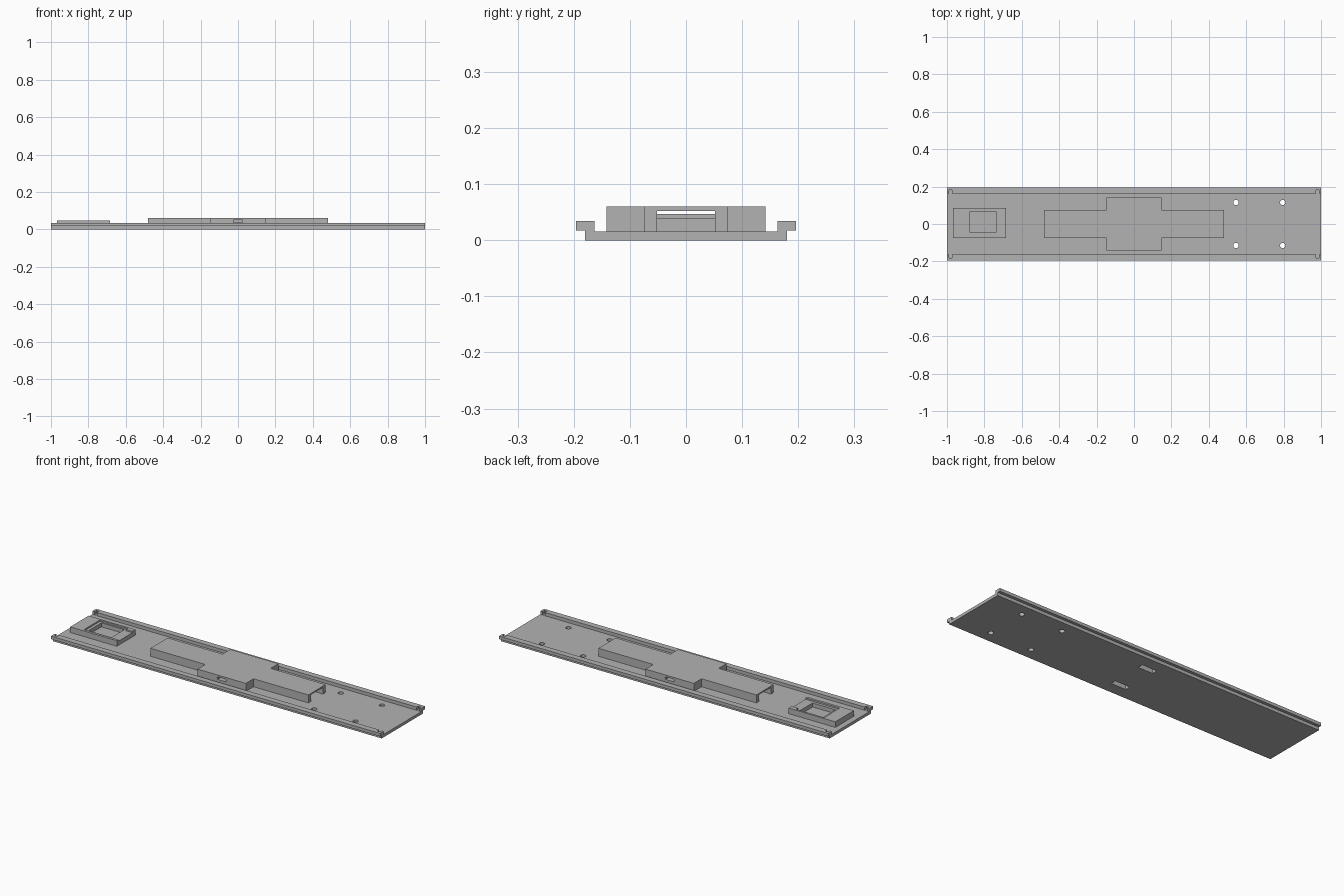
import bpy, bmesh
from mathutils import Vector

cube = bpy.data.objects.get("Cube")
if cube:
    bpy.data.objects.remove(cube, do_unlink=True)

grey = bpy.data.materials.new("plain grey")
grey.use_nodes = True
colour = (0.45, 0.45, 0.45, 1)
grey.diffuse_color = colour
grey.node_tree.nodes["Principled BSDF"].inputs["Base Color"].default_value = colour


def make_object(name, bm):
    bmesh.ops.recalc_face_normals(bm, faces=bm.faces)
    mesh = bpy.data.meshes.new(name)
    bm.to_mesh(mesh)
    bm.free()
    mesh.materials.append(grey)
    obj = bpy.data.objects.new(name, mesh)
    bpy.context.collection.objects.link(obj)
    return obj


def prism(name, points, offset):
    """Extrude a closed outline of 3D points along offset."""
    bm = bmesh.new()
    face = bm.faces.new([bm.verts.new(p) for p in points])
    new = bmesh.ops.extrude_face_region(bm, geom=[face])["geom"]
    moved = [v for v in new if isinstance(v, bmesh.types.BMVert)]
    bmesh.ops.translate(bm, verts=moved, vec=Vector(offset))
    return make_object(name, bm)


def box(name, x0, x1, y0, y1, z0, z1):
    outline = [(x0, y0, z0), (x1, y0, z0), (x1, y1, z0), (x0, y1, z0)]
    return prism(name, outline, (0, 0, z1 - z0))


def drill(name, x, y, radius):
    bm = bmesh.new()
    bmesh.ops.create_cone(bm, cap_ends=True, segments=24, radius1=radius,
                          radius2=radius, depth=0.2)
    bmesh.ops.translate(bm, verts=bm.verts, vec=(x, y, 0))
    return make_object(name, bm)


def cut(target, cutters):
    """Subtract each cutter, bake the result and discard the cutters."""
    bpy.context.view_layer.objects.active = target
    for cutter in cutters:
        cutter.hide_render = True
        mod = target.modifiers.new("cut", "BOOLEAN")
        mod.operation = "DIFFERENCE"
        mod.solver = "EXACT"
        mod.object = cutter
        bpy.ops.object.modifier_apply(modifier=mod.name)
        bpy.data.objects.remove(cutter, do_unlink=True)


FLOOR, RAIL_TOP, COVER_TOP = 0.017, 0.034, 0.06

# Base plate with a raised overhanging rail on each long side
half = [(0.18, 0), (0.18, FLOOR), (0.196, FLOOR), (0.196, RAIL_TOP),
        (0.163, RAIL_TOP), (0.163, FLOOR - 0.001)]
section = half + [(-y, z) for y, z in reversed(half)]
plate = prism("base_plate", [(-1, y, z) for y, z in section], (2, 0, 0))

# Screw holes
cut(plate, [drill("screw_drill", x, y, 0.014)
            for x in (0.545, 0.795) for y in (-0.115, 0.115)])

# Small notches in the inner side of the rails near the ends
for sx in (-1, 1):
    for sy in (-1, 1):
        xs = sorted((sx * 0.972, sx * 0.988))
        ys = sorted((sy * 0.155, sy * 0.181))
        cut(plate, [box("notch_cutter", *xs, *ys, FLOOR, 0.05)])

# Cross-shaped cover with a tunnel running lengthwise
quarter = [(0.48, 0.075), (0.147, 0.075), (0.147, 0.142)]
right_side = quarter + [(-x, y) for x, y in reversed(quarter)]
cross = right_side + [(-x, -y) for x, y in right_side]
cover = prism("centre_cover", [(x, y, FLOOR - 0.001) for x, y in cross],
              (0, 0, COVER_TOP - FLOOR + 0.001))
cut(cover, [box("tunnel_cutter", -0.6, 0.6, -0.052, 0.052, 0, 0.052)])

# Slots up through the plate, each opening to a window in the cover's side
for s in (-1, 1):
    ys = sorted((s * 0.085, s * 0.115))
    window = sorted((s * 0.1, s * 0.16))
    cut(plate, [box("slot_cutter", -0.045, 0.045, *ys, -0.05, 0.05)])
    cut(cover, [box("slot_cutter", -0.045, 0.045, *ys, -0.05, 0.05),
                box("window_cutter", -0.025, 0.025, *window, 0.036, 0.05)])

# Switch frame: shallow pocket open at one end, with a deeper well in it
frame = box("switch_frame", -0.968, -0.684, -0.075, 0.086, FLOOR - 0.001, 0.047)
cut(frame, [
    box("pocket_cutter", -0.893, -0.722, -0.061, 0.075, 0.039, 0.1),
    box("mouth_cutter", -0.73, -0.6, -0.061, 0.06, 0.039, 0.1),
    box("well_cutter", -0.877, -0.738, -0.045, 0.067, FLOOR, 0.1),
])
